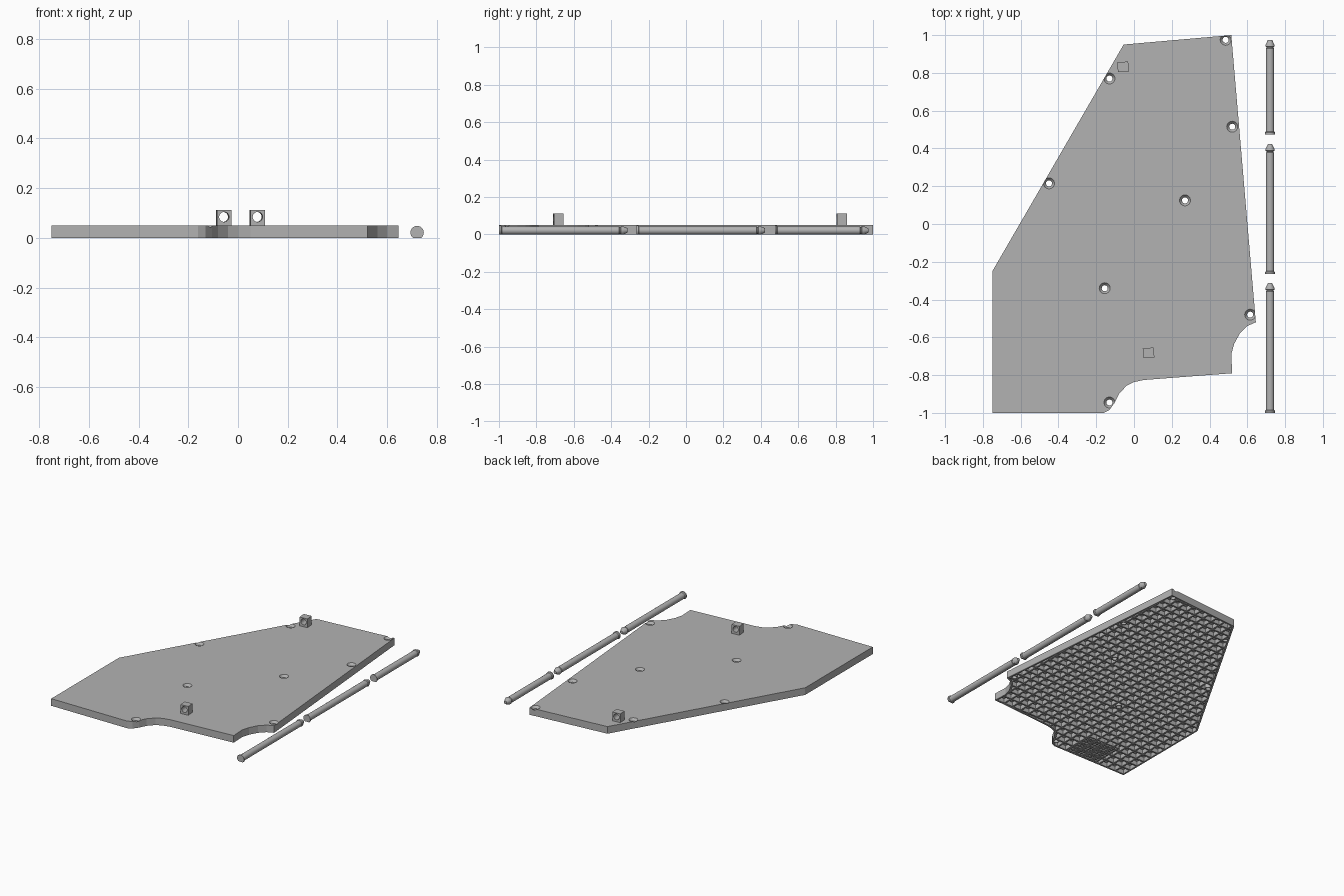
import bpy, bmesh, math
from mathutils import Vector, Matrix

cube = bpy.data.objects.get("Cube")
if cube:
    bpy.data.objects.remove(cube, do_unlink=True)

grey = bpy.data.materials.new("neutral grey")
grey.use_nodes = True
GREY = (0.45, 0.45, 0.45, 1)
grey.diffuse_color = GREY
grey.node_tree.nodes["Principled BSDF"].inputs["Base Color"].default_value = GREY


def add_object(name, bm):
    bmesh.ops.recalc_face_normals(bm, faces=bm.faces[:])
    mesh = bpy.data.meshes.new(name)
    bm.to_mesh(mesh)
    bm.free()
    mesh.materials.append(grey)
    obj = bpy.data.objects.new(name, mesh)
    bpy.context.collection.objects.link(obj)
    return obj


def add_box(bm, lo, hi):
    lo, hi = Vector(lo), Vector(hi)
    m = Matrix.Translation((lo + hi) / 2) @ Matrix.Diagonal((*(hi - lo), 1))
    bmesh.ops.create_cube(bm, size=1, matrix=m)


def lathe(bm, profile, matrix, sides=24):
    """Revolve (radius, height) points about local z into a closed solid."""
    rings = [[bm.verts.new(matrix @ Vector((r * math.cos(a), r * math.sin(a), h)))
              for a in (math.tau * i / sides for i in range(sides))]
             for r, h in profile]
    for low, high in zip(rings, rings[1:]):
        for i in range(sides):
            j = (i + 1) % sides
            bm.faces.new((low[i], low[j], high[j], high[i]))
    bm.faces.new(rings[0][::-1])
    bm.faces.new(rings[-1])


def cut(obj, cutter):
    mod = obj.modifiers.new("holes", "BOOLEAN")
    mod.operation = "DIFFERENCE"
    mod.solver = "EXACT"
    mod.object = cutter
    cutter.hide_render = True
    cutter.hide_viewport = True


def smooth(obj):
    bpy.ops.object.select_all(action="DESELECT")
    obj.select_set(True)
    bpy.context.view_layer.objects.active = obj
    bpy.ops.object.shade_smooth_by_angle(angle=math.radians(30))


# Plate dimensions
TOP, FLOOR, RIM = 0.05, 0.03, 0.012
CELL, RIB = 0.07, 0.012
X0, Y0 = -0.75, -1.0
OUTLINE = [(-0.75, -1), (-0.16, -1), (-0.13, -0.985), (-0.105, -0.95), (-0.08, -0.9),
           (-0.04, -0.857), (0, -0.837), (0.05, -0.826), (0.52, -0.79), (0.515, -0.69),
           (0.53, -0.635), (0.56, -0.58), (0.6, -0.54), (0.645, -0.52),
           (0.515, 1), (-0.055, 0.95), (-0.75, -0.25)]

# Ribbed plate: a solid outline with a pocket sunk into each underside cell
bm = bmesh.new()
bottom = bm.faces.new([bm.verts.new((x, y, 0)) for x, y in OUTLINE])
ext = bmesh.ops.extrude_face_region(bm, geom=[bottom], use_keep_orig=True)
bmesh.ops.translate(bm, vec=(0, 0, TOP),
                    verts=[g for g in ext["geom"] if isinstance(g, bmesh.types.BMVert)])
bmesh.ops.recalc_face_normals(bm, faces=bm.faces[:])
bottom = min(bm.faces, key=lambda f: f.calc_center_median().z)
bmesh.ops.inset_region(bm, faces=[bottom], thickness=RIM, use_even_offset=True)
bottom.material_index = 1  # temporary tag for the ribbed area
for axis, start in ((0, X0), (1, Y0)):
    for i in range(30):
        for side in (-1, 1):
            pos, normal = Vector(), Vector()
            pos[axis] = start + RIB / 2 + i * CELL + side * RIB / 2
            normal[axis] = 1
            tagged = [f for f in bm.faces if f.material_index == 1]
            geom = set(tagged)
            for f in tagged:
                geom.update(f.edges, f.verts)
            bmesh.ops.bisect_plane(bm, geom=list(geom), dist=1e-5,
                                   plane_co=pos, plane_no=normal)
pockets = []
for f in bm.faces:
    if f.material_index == 1:
        c = f.calc_center_median()
        if (c.x - X0) % CELL > RIB and (c.y - Y0) % CELL > RIB:
            pockets.append(f)
        f.material_index = 0
ext = bmesh.ops.extrude_face_region(bm, geom=pockets)
bmesh.ops.translate(bm, vec=(0, 0, FLOOR),
                    verts=[g for g in ext["geom"] if isinstance(g, bmesh.types.BMVert)])
bmesh.ops.delete(bm, geom=[f for f in pockets if f.is_valid], context="FACES")
plate = add_object("ribbed_plate", bm)

# Countersunk screw holes, with a boss under each
HOLES = [(-0.13, 0.77), (0.485, 0.975), (0.52, 0.515), (-0.45, 0.215),
         (0.27, 0.125), (-0.155, -0.34), (0.615, -0.48), (-0.13, -0.945)]
cutters, bosses = bmesh.new(), bmesh.new()
for x, y in HOLES:
    at = Matrix.Translation((x, y, 0))
    lathe(cutters, [(0.016, -0.02), (0.016, 0.034), (0.029, TOP), (0.029, 0.08)], at)
    lathe(bosses, [(0.022, 0), (0.022, FLOOR + 0.002)], at)
screw_holes = add_object("screw_hole_cutter", cutters)
cut(plate, screw_holes)
cut(add_object("screw_bosses", bosses), screw_holes)

# Fine grid panel on the underside near the front edge
bm = bmesh.new()
xa, xb, ya, yb = -0.505, -0.265, -0.985, -0.76
steps = 10
for i in range(steps + 1):
    x, y = xa + (xb - xa) * i / steps, ya + (yb - ya) * i / steps
    add_box(bm, (x - 0.003, ya, 0.001), (x + 0.003, yb, FLOOR))
    add_box(bm, (xa, y - 0.003, 0.001), (xb, y + 0.003, FLOOR))
add_object("fine_grid_panel", bm)

# Two hinge blocks with a bore running front to back
for name, x, y in (("rear_hinge_block", -0.058, 0.832), ("front_hinge_block", 0.077, -0.682)):
    place = Matrix.Translation((x, y, 0)) @ Matrix.Rotation(math.radians(4.4), 4, "Z")
    bm = bmesh.new()
    add_box(bm, (-0.029, -0.026, TOP - 0.003), (0.029, 0.026, 0.112))
    bm.transform(place)
    block = add_object(name, bm)
    bm = bmesh.new()
    bore = place @ Matrix.Translation((0, 0, 0.084)) @ Matrix.Rotation(-math.pi / 2, 4, "X")
    lathe(bm, [(0.02, -0.06), (0.02, 0.06)], bore)
    cut(block, add_object(name + "_bore_cutter", bm))

# Three loose pins: flanged head, shaft, barbed tip, flat underside
for name, y, length in (("front_pin", -1, 0.688), ("middle_pin", -0.265, 0.688),
                        ("rear_pin", 0.475, 0.5)):
    bm = bmesh.new()
    axis = Matrix.Translation((0.72, y, 0.021)) @ Matrix.Rotation(-math.pi / 2, 4, "X")
    lathe(bm, [(0.027, 0), (0.027, 0.01), (0.022, 0.015), (0.022, length - 0.045),
               (0.019, length - 0.043), (0.019, length - 0.038), (0.025, length - 0.035),
               (0.025, length - 0.029), (0.011, length)], axis)
    cutoff = bmesh.ops.bisect_plane(bm, geom=bm.verts[:] + bm.edges[:] + bm.faces[:],
                                    plane_co=(0, 0, 0), plane_no=(0, 0, -1), clear_outer=True)
    bmesh.ops.holes_fill(bm, edges=[e for e in bm.edges if e.is_boundary])
    smooth(add_object(name, bm))
